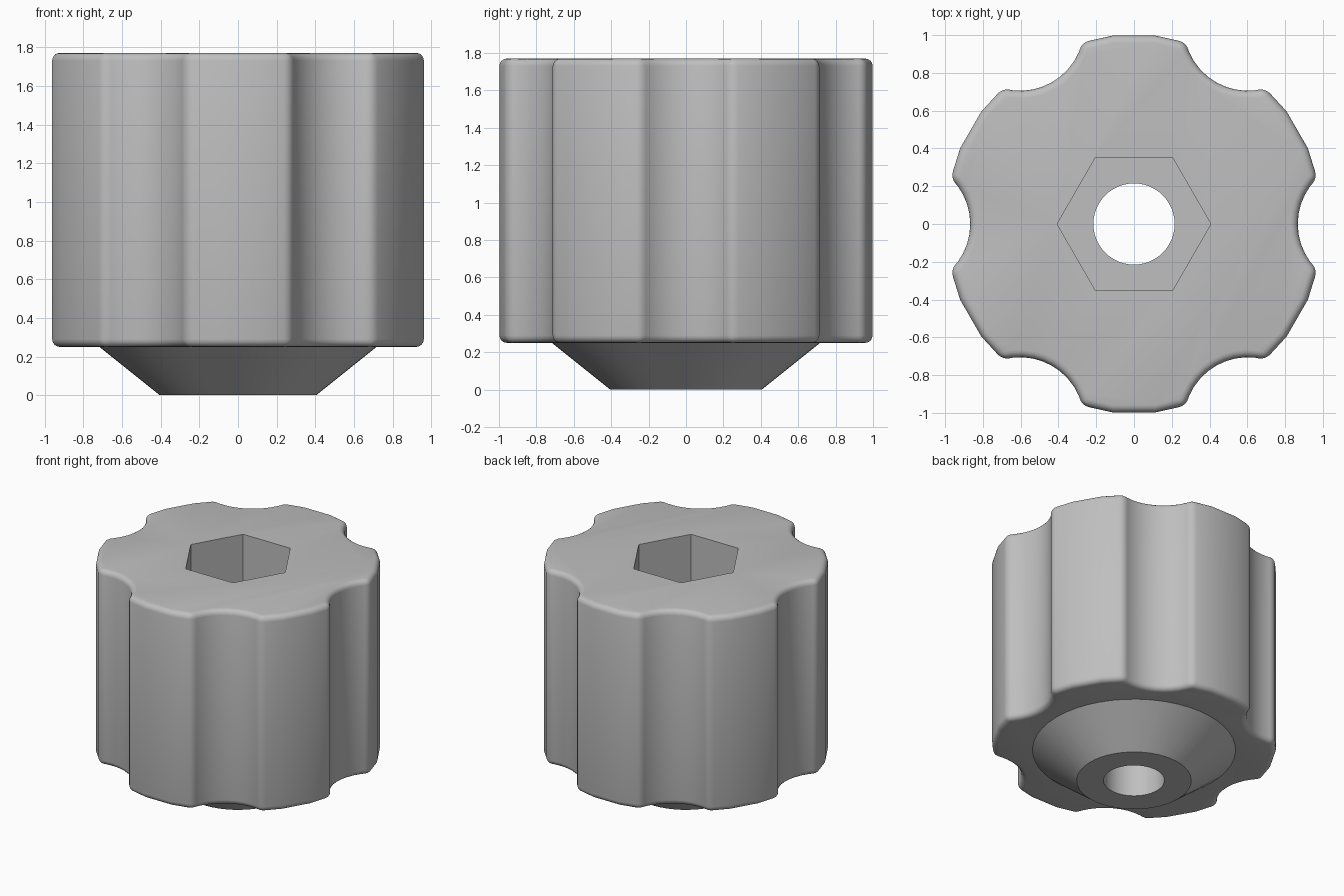
import bpy
import bmesh
from math import cos, sin, acos, atan2, pi, radians

cube = bpy.data.objects.get("Cube")
if cube:
    bpy.data.objects.remove(cube, do_unlink=True)

# Material
grey = bpy.data.materials.new("light grey plastic")
grey.use_nodes = True
colour = (0.52, 0.52, 0.52, 1)
grey.diffuse_color = colour
grey.node_tree.nodes["Principled BSDF"].inputs["Base Color"].default_value = colour

BODY_BOTTOM, BODY_TOP = 0.25, 1.77
SOCKET_FLOOR = 0.9


def loft(name, lower, upper, z0, z1):
    """Closed solid between two outlines with equal point counts."""
    bm = bmesh.new()
    low = [bm.verts.new((x, y, z0)) for x, y in lower]
    high = [bm.verts.new((x, y, z1)) for x, y in upper]
    bm.faces.new(low[::-1])
    bm.faces.new(high)
    count = len(low)
    for i in range(count):
        j = (i + 1) % count
        bm.faces.new((low[i], low[j], high[j], high[i]))
    mesh = bpy.data.meshes.new(name)
    bm.to_mesh(mesh)
    bm.free()
    obj = bpy.data.objects.new(name, mesh)
    mesh.materials.append(grey)
    bpy.context.collection.objects.link(obj)
    return obj


def ring(radius, sides):
    return [(radius * cos(2 * pi * i / sides), radius * sin(2 * pi * i / sides))
            for i in range(sides)]


def apply_modifiers(obj):
    bpy.context.view_layer.update()
    graph = bpy.context.evaluated_depsgraph_get()
    mesh = bpy.data.meshes.new_from_object(obj.evaluated_get(graph))
    obj.modifiers.clear()
    obj.data = mesh


def combine(obj, other, operation):
    mod = obj.modifiers.new(operation, 'BOOLEAN')
    mod.operation = operation
    mod.solver = 'EXACT'
    mod.object = other
    apply_modifiers(obj)
    bpy.data.objects.remove(other, do_unlink=True)


def grip_outline():
    """Six faceted lobes separated by round finger scoops."""
    centre, radius, steps = 1.205, 0.338, 10
    half = acos((1 + centre ** 2 - radius ** 2) / (2 * centre))
    sweep = atan2(sin(half), centre - cos(half))
    points = []
    for k in range(6):
        turn = k * pi / 3
        local = []
        for i in range(steps + 1):
            a = sweep * (2 * i / steps - 1)
            local.append((centre - radius * cos(a), radius * sin(a)))
        for a in (radians(23.6), radians(36.4)):
            local.append((1.004 * cos(a), 1.004 * sin(a)))
        points += [(x * cos(turn) - y * sin(turn), x * sin(turn) + y * cos(turn))
                   for x, y in local]
    return points


# Scalloped grip with rounded rims and corners
outline = grip_outline()
knob = loft("knob_body", outline, outline, BODY_BOTTOM, BODY_TOP)
bevel = knob.modifiers.new("rounded edges", 'BEVEL')
bevel.width = 0.04
bevel.segments = 4
bevel.limit_method = 'ANGLE'
bevel.angle_limit = radians(30)
apply_modifiers(knob)

# Tapered foot under the grip
foot = loft("tapered_foot", ring(0.405, 48), ring(0.72, 48), 0, BODY_BOTTOM + 0.002)
combine(knob, foot, 'UNION')

# Hexagonal nut socket and through bore
combine(knob, loft("socket_cutter", ring(0.407, 6), ring(0.407, 6), SOCKET_FLOOR, 2), 'DIFFERENCE')
combine(knob, loft("bore_cutter", ring(0.215, 48), ring(0.215, 48), -0.2, 2), 'DIFFERENCE')

# Smooth shading with crisp edges
bpy.ops.object.select_all(action='DESELECT')
knob.select_set(True)
bpy.context.view_layer.objects.active = knob
bpy.ops.object.shade_smooth_by_angle(angle=radians(30))
